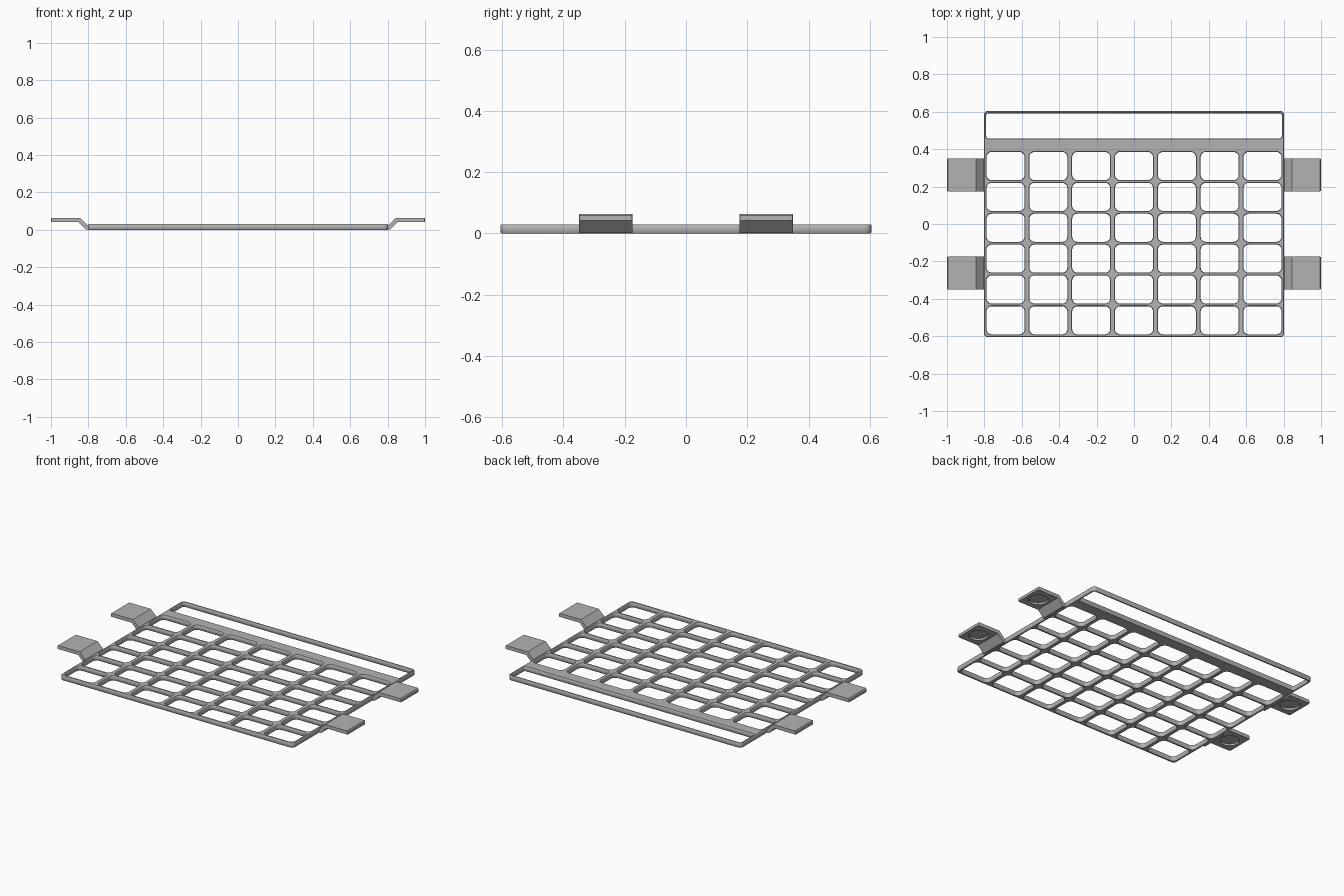
import bpy
import bmesh
import math

if "Cube" in bpy.data.objects:
    bpy.data.objects.remove(bpy.data.objects["Cube"], do_unlink=True)

grey = bpy.data.materials.new("plain grey")
grey.use_nodes = True
grey.diffuse_color = (0.45, 0.45, 0.45, 1)
grey.node_tree.nodes["Principled BSDF"].inputs["Base Color"].default_value = (0.45, 0.45, 0.45, 1)

HEIGHT = 0.03
CHAMFER = 0.003


def rounded_rect(curve, cx, cy, w, h, r, steps=5):
    """Add a closed rounded rectangle outline to a curve."""
    pts = []
    for i, (sx, sy) in enumerate([(1, 1), (-1, 1), (-1, -1), (1, -1)]):
        for k in range(steps + 1):
            a = math.pi / 2 * (i + k / steps)
            pts.append((cx + sx * (w / 2 - r) + r * math.cos(a),
                        cy + sy * (h / 2 - r) + r * math.sin(a), 0, 1))
    spline = curve.splines.new("POLY")
    spline.points.add(len(pts) - 1)
    for p, co in zip(spline.points, pts):
        p.co = co
    spline.use_cyclic_u = True


# Grid plate: outline, long slot and the rows of openings
curve = bpy.data.curves.new("grid_plate", "CURVE")
curve.dimensions = "2D"
curve.fill_mode = "BOTH"
rounded_rect(curve, 0, 0, 1.606, 1.21, 0.022)
rounded_rect(curve, 0, 0.525, 1.58, 0.134, 0.01)
for col in range(7):
    for row in range(6):
        rounded_rect(curve, (col - 3) * 0.229, -0.515 + row * 0.165, 0.203, 0.15, 0.027)
curve.extrude = HEIGHT / 2 - CHAMFER
curve.bevel_depth = CHAMFER
curve.bevel_resolution = 0
curve.offset = -CHAMFER
curve.materials.append(grey)
plate = bpy.data.objects.new("grid_plate", curve)
plate.location.z = HEIGHT / 2
bpy.context.collection.objects.link(plate)
bpy.ops.object.select_all(action="DESELECT")
plate.select_set(True)
bpy.context.view_layer.objects.active = plate
bpy.ops.object.convert(target="MESH")


# Raised side tabs: a bent strip with a round recess below
PROFILE = [(0.797, 0.002), (0.815, 0.002), (0.855, 0.042), (1.0, 0.042),
           (1.0, 0.058), (0.994, 0.064), (0.845, 0.064), (0.805, 0.025), (0.797, 0.025)]


def make_tab(name, side, cy, width=0.175):
    bm = bmesh.new()
    face = bm.faces.new([bm.verts.new((side * x, cy - width / 2, z)) for x, z in PROFILE])
    moved = bmesh.ops.extrude_face_region(bm, geom=[face])["geom"]
    bmesh.ops.translate(bm, vec=(0, width, 0),
                        verts=[v for v in moved if isinstance(v, bmesh.types.BMVert)])
    bmesh.ops.recalc_face_normals(bm, faces=bm.faces)
    # Soften the two outer corners
    corners = [e for e in bm.edges
               if all(abs(v.co.x) > 0.999 for v in e.verts)
               and abs(e.verts[0].co.z - e.verts[1].co.z) > 0.01]
    bmesh.ops.bevel(bm, geom=corners, offset=0.006, segments=2, profile=0.5, affect="EDGES")
    mesh = bpy.data.meshes.new(name)
    bm.to_mesh(mesh)
    bm.free()
    mesh.materials.append(grey)
    tab = bpy.data.objects.new(name, mesh)
    bpy.context.collection.objects.link(tab)

    bpy.ops.mesh.primitive_cylinder_add(vertices=32, radius=0.055, depth=0.03,
                                        location=(side * 0.925, cy, 0.039))
    cutter = bpy.context.object
    cutter.name = name + "_recess_cutter"
    cutter.data.materials.append(grey)
    cut = tab.modifiers.new("round recess", "BOOLEAN")
    cut.operation = "DIFFERENCE"
    cut.solver = "EXACT"
    cut.object = cutter
    bpy.ops.object.select_all(action="DESELECT")
    tab.select_set(True)
    bpy.context.view_layer.objects.active = tab
    bpy.ops.object.modifier_apply(modifier=cut.name)
    bpy.data.objects.remove(cutter, do_unlink=True)


for side, side_name in ((1, "left"), (-1, "right")):
    for cy, end in ((-0.2625, "front"), (0.2625, "back")):
        make_tab(f"{end}_{side_name}_tab", side, cy)
